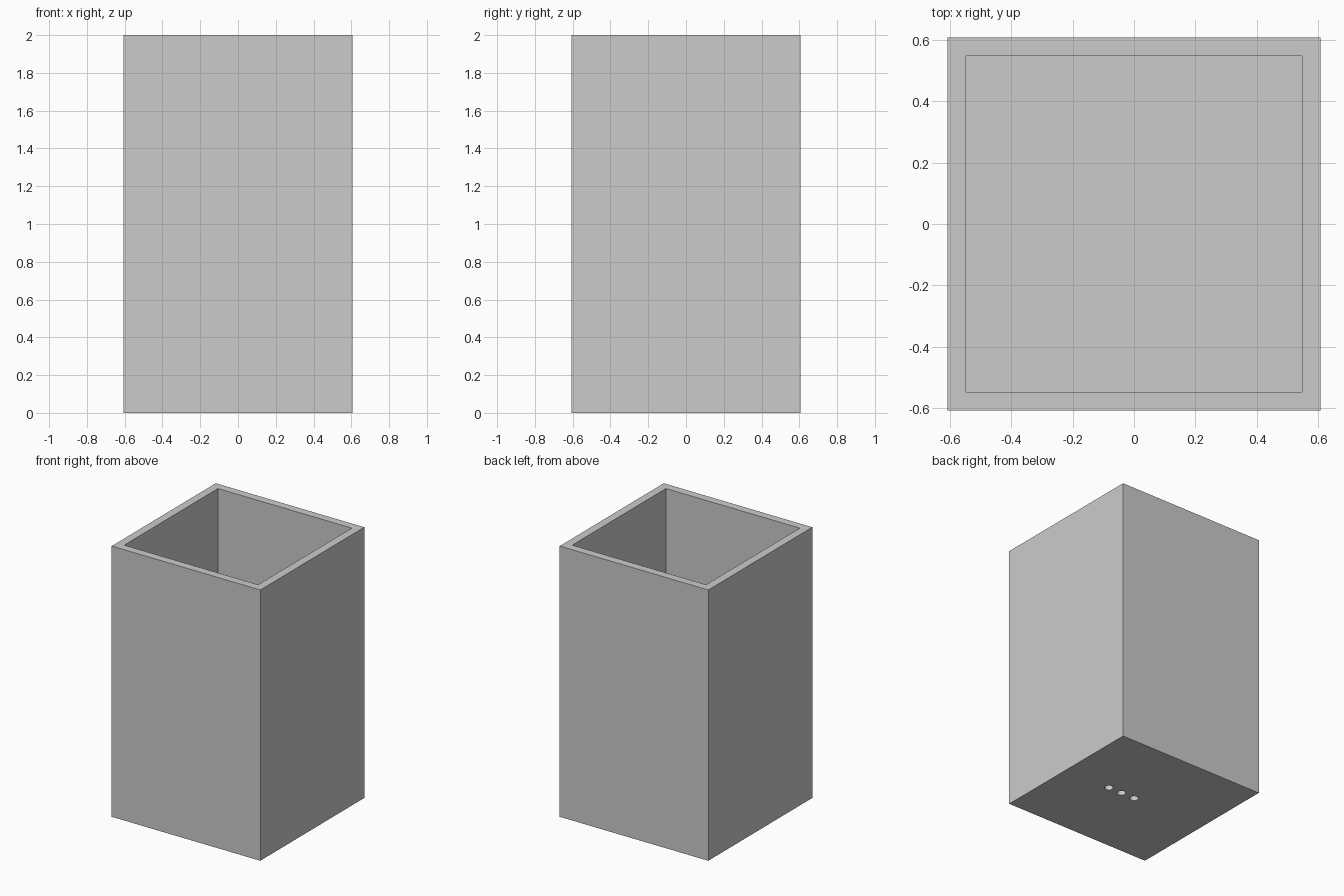
import bpy
import bmesh
from mathutils import Matrix

if "Cube" in bpy.data.objects:
    bpy.data.objects.remove(bpy.data.objects["Cube"], do_unlink=True)

WIDTH, HEIGHT, WALL, FLOOR = 1.214, 2.0, 0.085, 0.085
HOLE_RADIUS, HOLE_DEPTH, HOLE_SPACING = 0.03, 0.06, 0.113

# Plain grey material
grey = bpy.data.materials.new("plain grey")
grey.use_nodes = True
colour = (0.6, 0.6, 0.6, 1)
grey.diffuse_color = colour
grey.node_tree.nodes["Principled BSDF"].inputs["Base Color"].default_value = colour


def add_object(name, bm):
    mesh = bpy.data.meshes.new(name)
    bm.to_mesh(mesh)
    bm.free()
    mesh.materials.append(grey)
    obj = bpy.data.objects.new(name, mesh)
    bpy.context.collection.objects.link(obj)
    return obj


# Square container: box with its top inset for the rim and pushed down to the floor
bm = bmesh.new()
bmesh.ops.create_cube(bm, size=1)
bmesh.ops.scale(bm, vec=(WIDTH, WIDTH, HEIGHT), verts=bm.verts)
bmesh.ops.translate(bm, vec=(0, 0, HEIGHT / 2), verts=bm.verts)
top = max(bm.faces, key=lambda f: f.calc_center_median().z)
bmesh.ops.inset_region(bm, faces=[top], thickness=WALL)
cavity = bmesh.ops.extrude_discrete_faces(bm, faces=[top])["faces"][0]
bmesh.ops.translate(bm, vec=(0, 0, FLOOR - HEIGHT), verts=cavity.verts)
container = add_object("square_container", bm)

# Row of three shallow round holes under the base
bm = bmesh.new()
for i in range(3):
    bmesh.ops.create_cone(
        bm, cap_ends=True, segments=32, radius1=HOLE_RADIUS, radius2=HOLE_RADIUS,
        depth=2 * HOLE_DEPTH, matrix=Matrix.Translation((i * HOLE_SPACING, 0, 0)))
cutter = add_object("hole_cutter", bm)
cutter.hide_render = True
cutter.hide_viewport = True

drill = container.modifiers.new("base holes", "BOOLEAN")
drill.operation = "DIFFERENCE"
drill.solver = "EXACT"
drill.object = cutter
